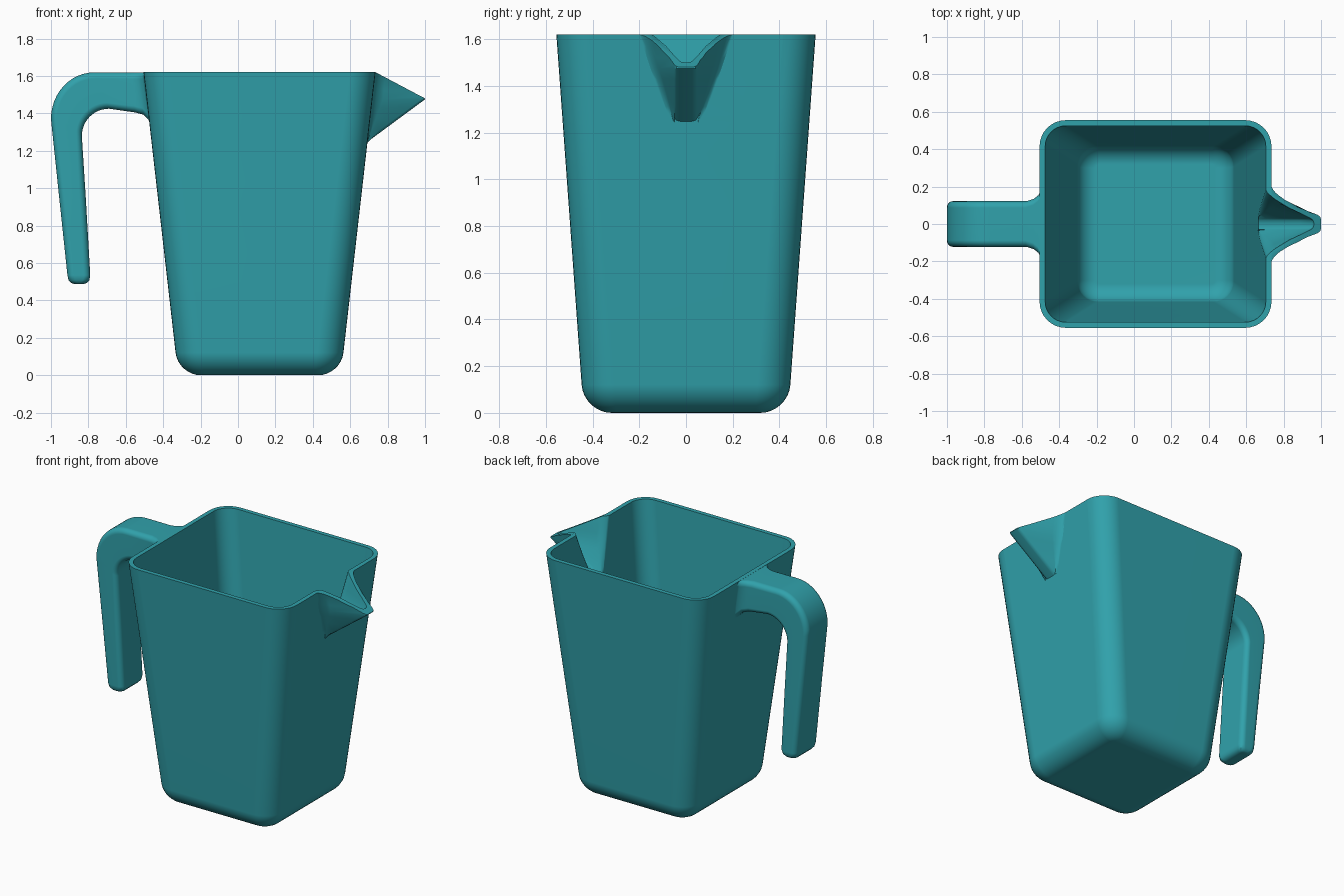
import bpy, math
from mathutils import Vector

if "Cube" in bpy.data.objects:
    bpy.data.objects.remove(bpy.data.objects["Cube"])

H = 1.62          # rim height
WALL = 0.03       # wall thickness


def loft(name, rings):
    """Skin equal-length closed rings and cap both ends."""
    n = len(rings[0])
    verts = [p for ring in rings for p in ring]
    faces = [(k * n + i, k * n + (i + 1) % n, (k + 1) * n + (i + 1) % n, (k + 1) * n + i)
             for k in range(len(rings) - 1) for i in range(n)]
    faces += [tuple(reversed(range(n))), tuple(range(len(verts) - n, len(verts)))]
    me = bpy.data.meshes.new(name)
    me.from_pydata(verts, [], faces)
    ob = bpy.data.objects.new(name, me)
    bpy.context.collection.objects.link(ob)
    bpy.context.view_layer.objects.active = ob
    bpy.ops.object.select_all(action='DESELECT')
    ob.select_set(True)
    bpy.ops.object.mode_set(mode='EDIT')
    bpy.ops.mesh.select_all(action='SELECT')
    bpy.ops.mesh.normals_make_consistent(inside=False)
    bpy.ops.object.mode_set(mode='OBJECT')
    return ob


def rounded_rect(a, b, r, n):
    """Rounded rectangle outline centred on the origin, half sizes a and b."""
    pts = []
    for q, (sx, sy) in enumerate([(1, 1), (-1, 1), (-1, -1), (1, -1)]):
        for i in range(n + 1):
            t = math.pi / 2 * (q + i / n)
            pts.append((sx * (a - r) + r * math.cos(t), sy * (b - r) + r * math.sin(t)))
    return pts


def vessel(name, inset, top, corner, fillet):
    """Tapered box with rounded corners and a rounded bottom edge."""
    steps = [(fillet * (1 - math.sin(t)), inset + fillet * (1 - math.cos(t)))
             for t in (math.pi / 2 * i / 8 for i in range(9))]
    steps += [(0, z) for z in (0.5, 0.9, 1.25, top)]
    rings = []
    for d, z in steps:
        x0, x1 = -0.32 - 0.1142 * z + inset + d, 0.55 + 0.1142 * z - inset - d
        y = 0.438 + 0.0722 * z - inset - d
        rings.append([(px + (x0 + x1) / 2, py, z)
                      for px, py in rounded_rect((x1 - x0) / 2, y, corner - d, 8)])
    return loft(name, rings)


def spout_solid(name, start, wall_in, tip_in, slope_in, w_in, tip_half):
    """Horizontal slices of the pouring lip, flared where it meets the wall."""
    rings = []
    for z in (start, 1.31, 1.37, 1.43, 1.475, 1.52, 1.57, 1.66):
        wall = 0.55 + 0.1142 * z - wall_in
        tip = min(1.0 - tip_in, 1.0 - (1.475 - z) / 0.738 - slope_in)
        w = 0.055 + 0.125 * (z - 1.25) / 0.37 - w_in
        p0, p1 = Vector((wall - 0.004, w + 0.035)), Vector((wall, w))
        p2 = p1.lerp(Vector((tip, tip_half)), 0.2)
        side = [(wall - 0.02, w + 0.035)]
        for i in range(6):
            t = i / 5
            side.append(tuple(p0 * (1 - t) ** 2 + p1 * 2 * t * (1 - t) + p2 * t * t))
        side += [(tip - 0.02, tip_half + 0.01), (tip - 0.005, tip_half),
                 (tip, tip_half - 0.014)]
        rings.append([(x, y, z) for x, y in side] + [(x, -y, z) for x, y in reversed(side)])
    return loft(name, rings)


def combine(target, other, op):
    m = target.modifiers.new(op, 'BOOLEAN')
    m.operation, m.solver, m.object = op, 'EXACT', other
    bpy.context.view_layer.objects.active = target
    bpy.ops.object.modifier_apply(modifier=m.name)
    bpy.data.objects.remove(other)


# Handle: sections given as outer point, inner point, half width
T = H - 0.001
sections = [((-0.495, T), (-0.462, 1.32), 0.19), ((-0.515, T), (-0.478, 1.365), 0.155),
            ((-0.54, T), (-0.505, 1.393), 0.135), ((-0.58, T), (-0.55, 1.405), 0.122)]
for i in range(13):
    a = math.pi / 2 * i / 12
    s, c = math.sin(a), math.cos(a)
    sections.append(((-0.77 - 0.23 * s, 1.37 + (T - 1.37) * c),
                     (-0.69 - 0.145 * s, 1.28 + 0.145 * c), 0.122))
sections += [((-0.956, 0.95), (-0.814, 0.95), 0.122), ((-0.912, 0.535), (-0.79, 0.535), 0.122),
             ((-0.906, 0.508), (-0.795, 0.508), 0.116), ((-0.893, 0.493), (-0.808, 0.493), 0.104),
             ((-0.872, 0.487), (-0.828, 0.487), 0.085)]
rings = []
for o, i, w in sections:
    o, i = Vector(o), Vector(i)
    mid, u = (o + i) / 2, (o - i).normalized()
    half = (o - i).length / 2
    rings.append([(mid.x + u.x * p, q, mid.y + u.y * p)
                  for p, q in rounded_rect(half, w, min(0.035, half * 0.8), 5)])
handle = loft("handle", rings)

# Outer shell with spout and handle
jug = vessel("jug", 0, 1.65, 0.14, 0.12)
combine(jug, spout_solid("spout", 1.238, 0, 0, 0, 0, 0.04), 'UNION')
combine(jug, handle, 'UNION')

# Hollow interior and pouring channel
combine(jug, vessel("cavity", WALL, 1.75, 0.11, 0.09), 'DIFFERENCE')
combine(jug, spout_solid("channel", 1.255, WALL, 0.03, 0.05, 0.0185, 0.02), 'DIFFERENCE')

# Level rim, sloping down along the lip
trim = [(-2, H), (0.735, H), (1.1, H - 0.193), (1.1, 2), (-2, 2)]
combine(jug, loft("rim_trim", [[(x, y, z) for x, z in trim] for y in (-1, 1)]), 'DIFFERENCE')

# Finish
mat = bpy.data.materials.new("teal")
mat.diffuse_color = (0.03, 0.36, 0.41, 1)
mat.use_nodes = True
mat.node_tree.nodes["Principled BSDF"].inputs["Base Color"].default_value = mat.diffuse_color
jug.data.materials.clear()
jug.data.materials.append(mat)
bpy.ops.object.select_all(action='DESELECT')
jug.select_set(True)
bpy.context.view_layer.objects.active = jug
bpy.ops.object.shade_smooth_by_angle(angle=math.radians(32))
jug.modifiers.new("weighted", 'WEIGHTED_NORMAL').keep_sharp = True
